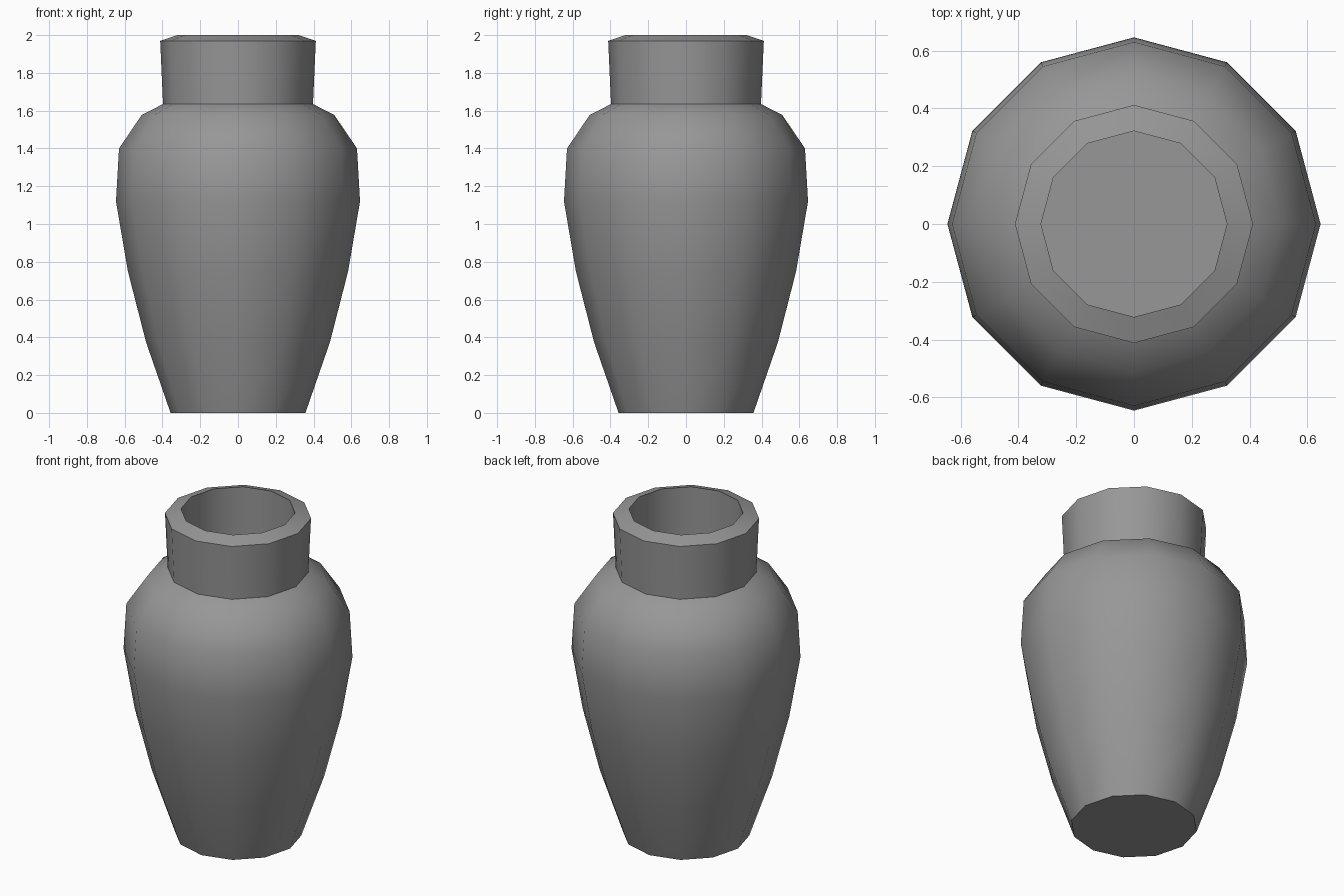
import bpy, bmesh
from math import sin, cos, tau, radians

if "Cube" in bpy.data.objects:
    bpy.data.objects.remove(bpy.data.objects["Cube"])

SIDES = 12

# Radius and height: foot, belly, shoulder, neck, bevelled rim, inner well
profile = [(0.357, 0), (0.487, 0.375), (0.583, 0.75), (0.646, 1.12),
           (0.63, 1.40), (0.51, 1.577), (0.397, 1.635), (0.412, 1.97),
           (0.322, 2.0), (0.322, 1.4)]

# Lathe the profile into a 12-sided vase
bm = bmesh.new()
rings = [[bm.verts.new((r * cos(tau * i / SIDES), r * sin(tau * i / SIDES), z))
          for i in range(SIDES)] for r, z in profile]
for low, high in zip(rings, rings[1:]):
    for i in range(SIDES):
        j = (i + 1) % SIDES
        bm.faces.new((low[i], low[j], high[j], high[i]))

# Close the foot and the floor of the well
bm.faces.new(rings[0][::-1])
bm.faces.new(rings[-1])
bmesh.ops.recalc_face_normals(bm, faces=bm.faces)

mesh = bpy.data.meshes.new("vase")
bm.to_mesh(mesh)
bm.free()
vase = bpy.data.objects.new("vase", mesh)
bpy.context.collection.objects.link(vase)

# Dark grey clay
clay = bpy.data.materials.new("dark_clay")
clay.diffuse_color = (0.31, 0.31, 0.31, 1)
clay.use_nodes = True
clay.node_tree.nodes["Principled BSDF"].inputs["Base Color"].default_value = clay.diffuse_color
mesh.materials.append(clay)

# Smooth body, crisp neck, rim and foot edges
bpy.context.view_layer.objects.active = vase
vase.select_set(True)
bpy.ops.object.shade_smooth_by_angle(angle=radians(45))
